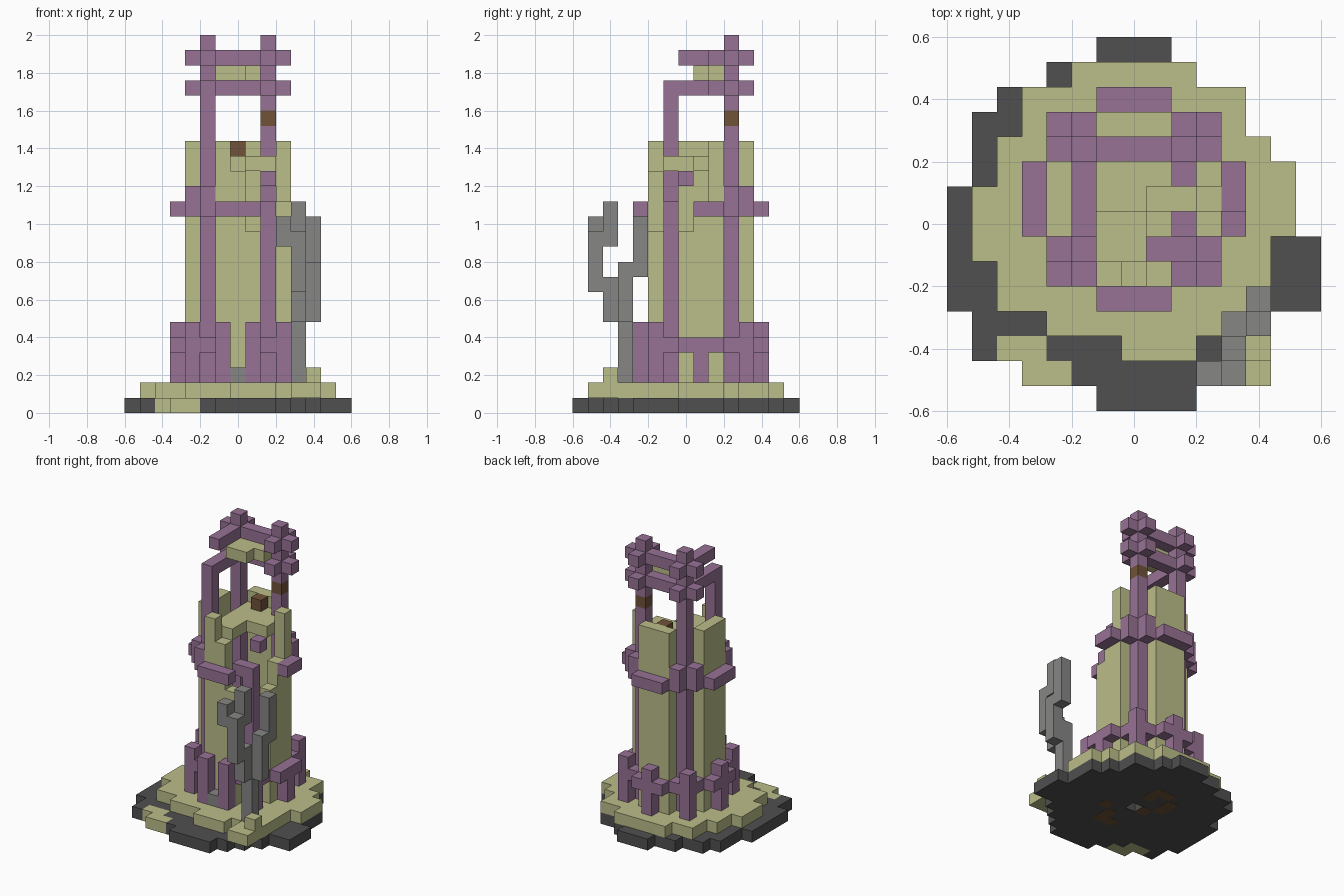
import bpy
import bmesh
from mathutils import Matrix, Vector

UNIT = 0.08      # edge of one block
MID = 7          # middle block of the footprint
TOP = 24         # highest block layer

if "Cube" in bpy.data.objects:
    bpy.data.objects.remove(bpy.data.objects["Cube"], do_unlink=True)


def make_material(name, colour):
    mat = bpy.data.materials.new(name)
    mat.use_nodes = True
    mat.diffuse_color = (*colour, 1)
    mat.node_tree.nodes["Principled BSDF"].inputs["Base Color"].default_value = (*colour, 1)
    return mat


SAND = make_material("sand", (0.50, 0.51, 0.25))
PURPLE = make_material("purple", (0.31, 0.17, 0.30))
DARK = make_material("dark_stone", (0.08, 0.08, 0.08))
GREY = make_material("grey_stone", (0.24, 0.24, 0.235))
BROWN = make_material("brown", (0.16, 0.085, 0.04))


def span(value):
    return value if isinstance(value, tuple) else (value, value)


class Part:
    """Collects block-aligned boxes, given by inclusive block ranges."""

    def __init__(self, name, material):
        self.name, self.material = name, material
        self.bm = bmesh.new()

    def box(self, x, y, z):
        spans = [span(x), span(y), span(z)]
        size = Vector([(b - a + 1) * UNIT for a, b in spans])
        centre = Vector([(a + b + 1) / 2 * UNIT for a, b in spans])
        centre -= Vector(((MID + 0.5) * UNIT, (MID + 0.5) * UNIT, 0))
        bmesh.ops.create_cube(self.bm, size=1, matrix=Matrix.Translation(centre) @ Matrix.Diagonal((*size, 1)))
        return self

    def rows(self, first_y, spans, z):
        for offset, x in enumerate(spans):
            self.box(x, first_y + offset, z)
        return self

    def finish(self):
        mesh = bpy.data.meshes.new(self.name)
        self.bm.to_mesh(mesh)
        self.bm.free()
        mesh.materials.append(self.material)
        bpy.context.collection.objects.link(bpy.data.objects.new(self.name, mesh))


# Round stone foundation, with a one-block hole in the middle underneath
foundation = Part("foundation", DARK)
foundation.rows(0, [(6, 9), (5, 10), (4, 11), (1, 12), (0, 14), (0, 14), (0, 14)], 0)
foundation.box(1, 2, 0).box((0, 6), MID, 0).box((8, 13), MID, 0)
foundation.rows(8, [(0, 13), (1, 13), (1, 12), (1, 11), (2, 11), (4, 9), (6, 8)], 0)
foundation.finish()

# Loose sand at the front edge of the foundation
Part("sand_patch", SAND).box((3, 4), 1, 0).box((2, 3), 2, 0).finish()

# Sand terrace on the foundation
terrace = Part("terrace", SAND)
terrace.rows(2, [(7, 9), (4, 12), (2, 12), (2, 12), (1, 12)], 1)
terrace.box((1, 6), MID, 1).box((8, 13), MID, 1)
terrace.rows(8, [(1, 13), (2, 13), (2, 12), (3, 11), (3, 11), (5, 9)], 1)
terrace.box((11, 12), (1, 2), 1).box(12, 2, 2)
terrace.finish()

# Brown core above the hole, and thin stains under the foundation
Part("core", BROWN).box(MID, MID, 1).finish()
stains = Part("underside_stains", BROWN)
for x, y in [(MID, (9, 10)), (6, 10), (5, (8, 9)), (6, 7), ((7, 8), 4), (8, 5), (9, 6)]:
    stains.box(x, y, 0)
for vert in stains.bm.verts:
    vert.co.z = 0.001 if vert.co.z > UNIT / 2 else -0.001
stains.finish()

# Tower walls, broken open at the front left corner
walls = Part("tower_walls", SAND)
walls.box(4, (7, 9), (2, 17)).box((6, 8), 11, (2, 17))
for step, height in enumerate((17, 15, 11)):
    walls.box(6 + step, 5, (2, height))
for step, height in enumerate((11, 13, 17)):
    walls.box(10, 7 + step, (2, height))
walls.finish()

# Upper floor and the block standing on it
floor = Part("upper_floor", SAND)
floor.box((6, 7), (6, 10), 16).box(8, (8, 10), 16).box(9, (8, 9), 16)
floor.finish()
Part("chest", BROWN).box(MID, 10, 17).finish()

# Corner columns
columns = Part("columns", PURPLE)
columns.box(5, 6, (2, 21)).box(5, 10, (2, TOP))
columns.box(9, 10, (2, 18)).box(9, 10, (20, TOP))
columns.box(9, 6, (2, 13))
columns.finish()
Part("column_patch", BROWN).box(9, 10, 19).finish()

# Cross-shaped supports around the foot
supports = Part("foot_supports", PURPLE)
for corner_x, inner_x in ((4, 5), (10, 9)):
    for corner_y, inner_y in ((5, 6), (11, 10)):
        supports.box(corner_x, corner_y, (2, 5))
        supports.box(inner_x, corner_y, 4).box(corner_x, inner_y, 4)
for x, top in ((3, 5), (11, 4)):
    supports.box(x, 8, (2, top)).box(x, 7, 4).box(x, 9, 4)
supports.box(MID, 12, (2, 5)).box(6, 12, 4).box(8, 12, 4)
for x in (6, 8):
    supports.box(x, 4, (2, 5))
supports.finish()
Part("doorstep", GREY).box(MID, 4, 2).finish()

# Belt around the tower with knuckles at the columns
belt = Part("belt", PURPLE)
belt.box((6, 8), 4, 13).box((6, 8), 12, 13)
belt.box(3, (7, 9), 13).box(11, (8, 9), 13)
for corner_x, column_x, corner_y, column_y in ((4, 5, 5, 6), (4, 5, 11, 10), (10, 9, 11, 10)):
    belt.box(corner_x, column_y, (13, 14)).box(column_x, corner_y, (13, 14))
belt.finish()

# Broken belt pieces inside the opening
Part("broken_pieces", PURPLE).box(8, 6, 13).box(9, 7, 15).finish()

# Open frame at the top: two levels of crossing rails
rails = Part("top_rails", PURPLE)
for level, front in ((21, 7), (23, 7)):
    rails.box(4, 10, level).box((6, 8), 10, level).box(10, 10, level)
    rails.box(5, (front, 9), level).box(5, 11, level)
    rails.box(9, 9, level).box(9, 11, level)
rails.finish()
Part("canopy", SAND).box((6, 7), (8, 9), 22).box(8, 9, 22).finish()

# Dead forked tree beside the tower
tree = Part("dead_tree", GREY)
tree.box(11, 3, (2, 7))
tree.box(12, 3, (6, 9)).box(12, 4, (9, 12))
tree.box(11, 2, (6, 8)).box(11, 1, (8, 11))
tree.box(10, 1, (11, 12)).box(11, 2, (11, 13))
tree.finish()
